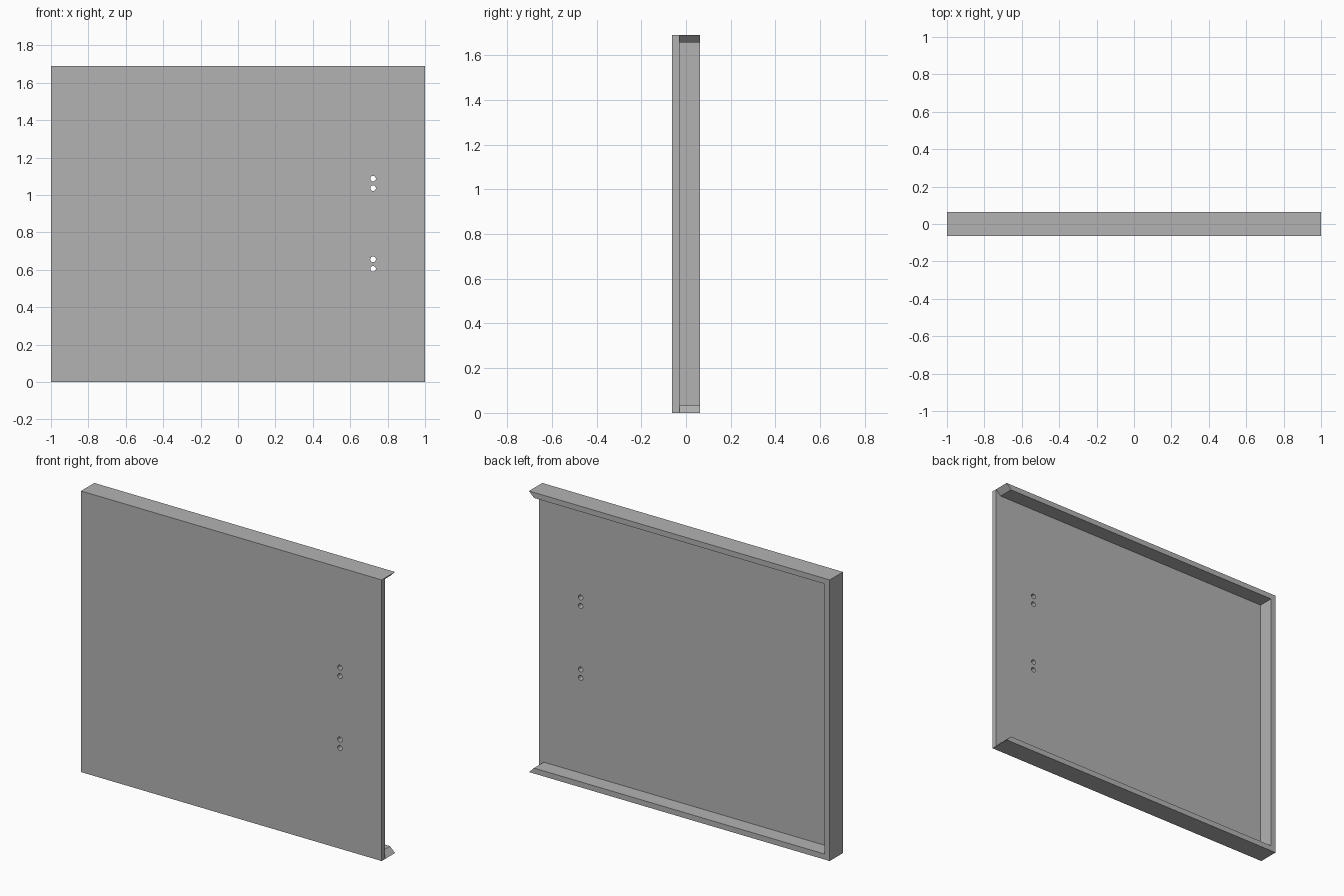
import bpy
import bmesh
from mathutils import Matrix, Vector

if "Cube" in bpy.data.objects:
    bpy.data.objects.remove(bpy.data.objects["Cube"], do_unlink=True)

HALF_W, HEIGHT, HALF_D = 1.0, 1.69, 0.063   # overall size
T = 0.033                                   # sheet thickness
PANEL_BACK = -HALF_D + T

grey = bpy.data.materials.new("plain_grey")
grey.use_nodes = True
colour = (0.45, 0.45, 0.45, 1)
grey.diffuse_color = colour
grey.node_tree.nodes["Principled BSDF"].inputs["Base Color"].default_value = colour


def make_object(name, bm):
    bmesh.ops.recalc_face_normals(bm, faces=bm.faces)
    mesh = bpy.data.meshes.new(name)
    bm.to_mesh(mesh)
    bm.free()
    mesh.materials.append(grey)
    obj = bpy.data.objects.new(name, mesh)
    bpy.context.collection.objects.link(obj)
    return obj


def extrude_outline(name, outline, y0, y1):
    """Extrude a closed x-z outline along y."""
    bm = bmesh.new()
    face = bm.faces.new([bm.verts.new((x, y0, z)) for x, z in outline])
    result = bmesh.ops.extrude_face_region(bm, geom=[face], use_keep_orig=True)
    moved = [g for g in result["geom"] if isinstance(g, bmesh.types.BMVert)]
    bmesh.ops.translate(bm, verts=moved, vec=Vector((0, y1 - y0, 0)))
    return make_object(name, bm)


# Front panel
panel = extrude_outline(
    "front_panel",
    [(-HALF_W, 0), (HALF_W, 0), (HALF_W, HEIGHT), (-HALF_W, HEIGHT)],
    -HALF_D, PANEL_BACK)

# Flange round three sides, with mitred ends at the open side
outer = [(HALF_W, HEIGHT), (-HALF_W, HEIGHT), (-HALF_W, 0), (HALF_W, 0)]
inner = [(x - T if x > 0 else x + T, z - T if z > 0 else z + T) for x, z in outer]
extrude_outline("rear_flange", outer + inner[::-1], PANEL_BACK, HALF_D)

# Two pairs of handle holes drilled through the panel
bm = bmesh.new()
turn = Matrix.Rotation(1.5707963, 4, "X")
for z in (0.605, 0.656, 1.037, 1.088):
    place = Matrix.Translation((0.722, -HALF_D + T / 2, z)) @ turn
    bmesh.ops.create_cone(bm, cap_ends=True, segments=24, radius1=0.015,
                          radius2=0.015, depth=T * 3, matrix=place)
cutter = make_object("hole_cutter", bm)
cutter.hide_render = True
cutter.hide_viewport = True

drill = panel.modifiers.new("handle_holes", "BOOLEAN")
drill.operation = "DIFFERENCE"
drill.solver = "EXACT"
drill.object = cutter

# Bake the holes and remove the cutter
bpy.context.view_layer.update()
depsgraph = bpy.context.evaluated_depsgraph_get()
drilled = bpy.data.meshes.new_from_object(panel.evaluated_get(depsgraph))
panel.modifiers.clear()
panel.data = drilled
bpy.data.objects.remove(cutter, do_unlink=True)

# Smooth hole walls with sharp rims
bpy.ops.object.select_all(action="DESELECT")
panel.select_set(True)
bpy.context.view_layer.objects.active = panel
bpy.ops.object.shade_smooth_by_angle()
